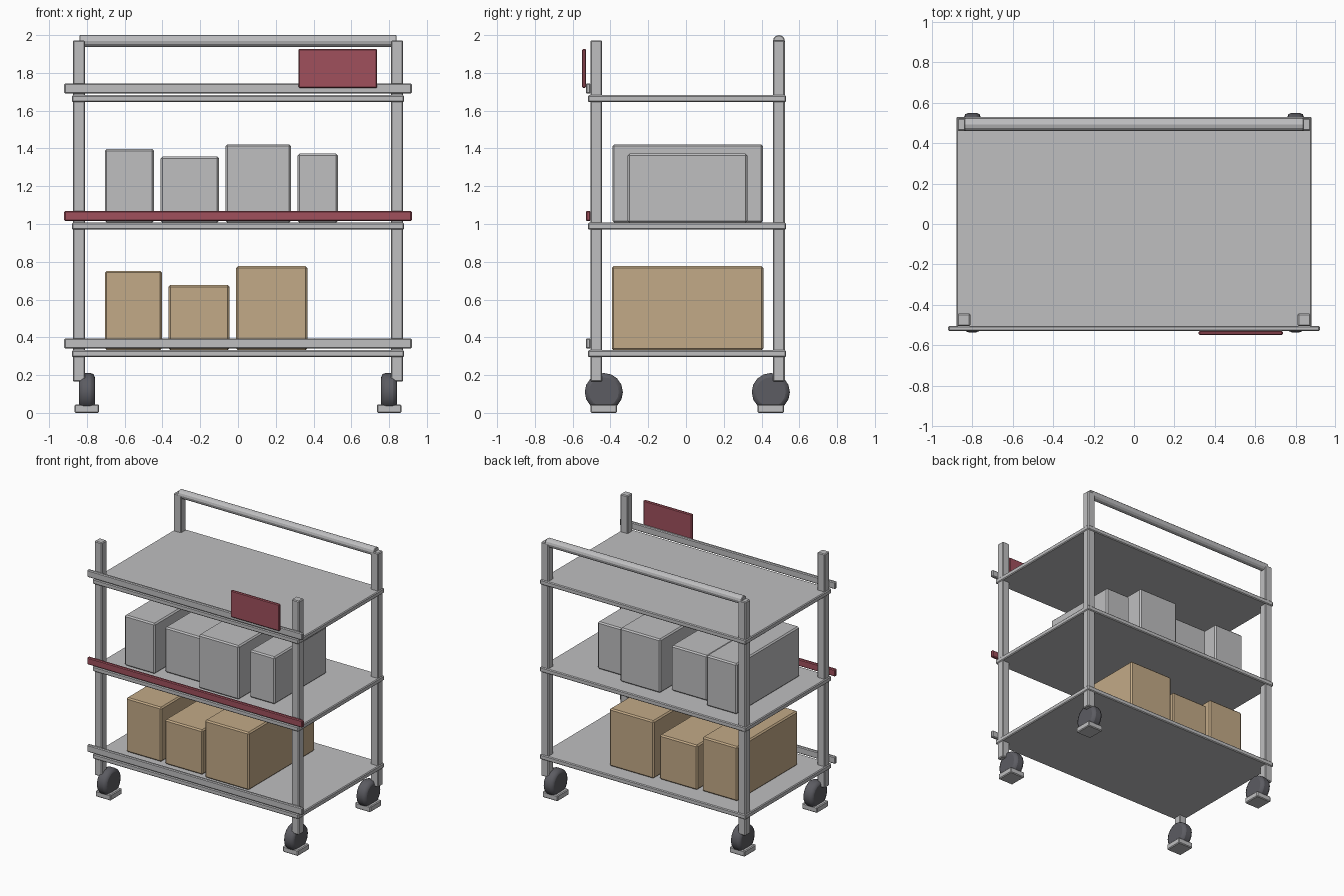
import bpy
from math import radians

cube = bpy.data.objects.get("Cube")
if cube:
    bpy.data.objects.remove(cube, do_unlink=True)


def material(name, rgb):
    m = bpy.data.materials.new(name)
    m.use_nodes = True
    m.diffuse_color = (*rgb, 1)
    m.node_tree.nodes["Principled BSDF"].inputs["Base Color"].default_value = (*rgb, 1)
    return m


METAL = material("light grey", (0.52, 0.52, 0.53))
RED = material("dark red", (0.35, 0.08, 0.107))
CARD = material("cardboard tan", (0.545, 0.402, 0.242))
RUBBER = material("dark rubber", (0.107, 0.107, 0.122))


def finish(name, mat, bevel, segments=1):
    ob = bpy.context.object
    ob.name = name
    ob.data.materials.append(mat)
    mod = ob.modifiers.new("Bevel", "BEVEL")
    mod.width = bevel
    mod.segments = segments
    mod.limit_method = "ANGLE"
    mod.angle_limit = radians(50)
    return ob


def box(name, xs, ys, zs, mat, bevel=0.006):
    """Bevelled box from its low and high limits on each axis."""
    spans = (xs, ys, zs)
    bpy.ops.mesh.primitive_cube_add(size=1, location=[(a + b) / 2 for a, b in spans])
    bpy.context.object.scale = [b - a for a, b in spans]
    bpy.ops.object.transform_apply(location=False, rotation=False, scale=True)
    return finish(name, mat, bevel)


def rod(name, center, radius, length, sides, mat, bevel, segments=1):
    """Cylinder lying along x."""
    bpy.ops.mesh.primitive_cylinder_add(vertices=sides, radius=radius, depth=length,
                                        location=center, rotation=(0, radians(90), 0))
    return finish(name, mat, bevel, segments)


# Shelves, each with a rail along its front edge
for level, z, rail_mat in (("lower", 0.295, METAL), ("middle", 0.97, RED), ("upper", 1.645, METAL)):
    box(level + "_shelf", (-0.88, 0.88), (-0.52, 0.53), (z, z + 0.037), METAL)
    box(level + "_front_rail", (-0.92, 0.92), (-0.53, -0.505), (z + 0.045, z + 0.1), rail_mat)

# Posts and casters at the four corners
for side, s in (("left", 1), ("right", -1)):
    for end, post_y, wheel_y in (("front", -0.475, -0.435), ("back", 0.492, 0.449)):
        tag = end + "_" + side
        x = s * 0.842
        box(tag + "_post", (x - 0.032, x + 0.032), (post_y - 0.031, post_y + 0.031),
            (0.165, 1.972), METAL)
        x = s * 0.8
        rod(tag + "_wheel", (x, wheel_y, 0.11), 0.101, 0.084, 16, RUBBER, 0.022, 2)
        bpy.ops.object.shade_smooth_by_angle(angle=radians(35))
        box(tag + "_foot_plate", (x - 0.065, x + 0.065), (wheel_y - 0.07, wheel_y + 0.07),
            (0, 0.045), METAL)

# Push handle across the back posts
rod("push_handle", (0, 0.492, 1.968), 0.032, 1.68, 12, METAL, 0.004)

# Sign plate on the upper rail
box("sign_plate", (0.32, 0.737), (-0.55, -0.529), (1.72, 1.927), RED)

# Stored boxes: low x, high x, front y, back y, height
grey_boxes = ((-0.705, -0.445, -0.38, 0.39, 0.39), (-0.41, -0.1, -0.31, 0.325, 0.35),
              (-0.065, 0.28, -0.39, 0.407, 0.415), (0.315, 0.53, -0.31, 0.325, 0.365))
tan_boxes = ((-0.705, -0.403, -0.36, 0.38, 0.42), (-0.368, -0.045, -0.37, 0.39, 0.345),
             (-0.01, 0.368, -0.393, 0.41, 0.445))
for kind, boxes, base, mat in (("grey", grey_boxes, 1.007, METAL), ("tan", tan_boxes, 0.332, CARD)):
    for i, (x0, x1, y0, y1, h) in enumerate(boxes, 1):
        box(f"{kind}_box_{i}", (x0, x1), (y0, y1), (base, base + h), mat, 0.01)
